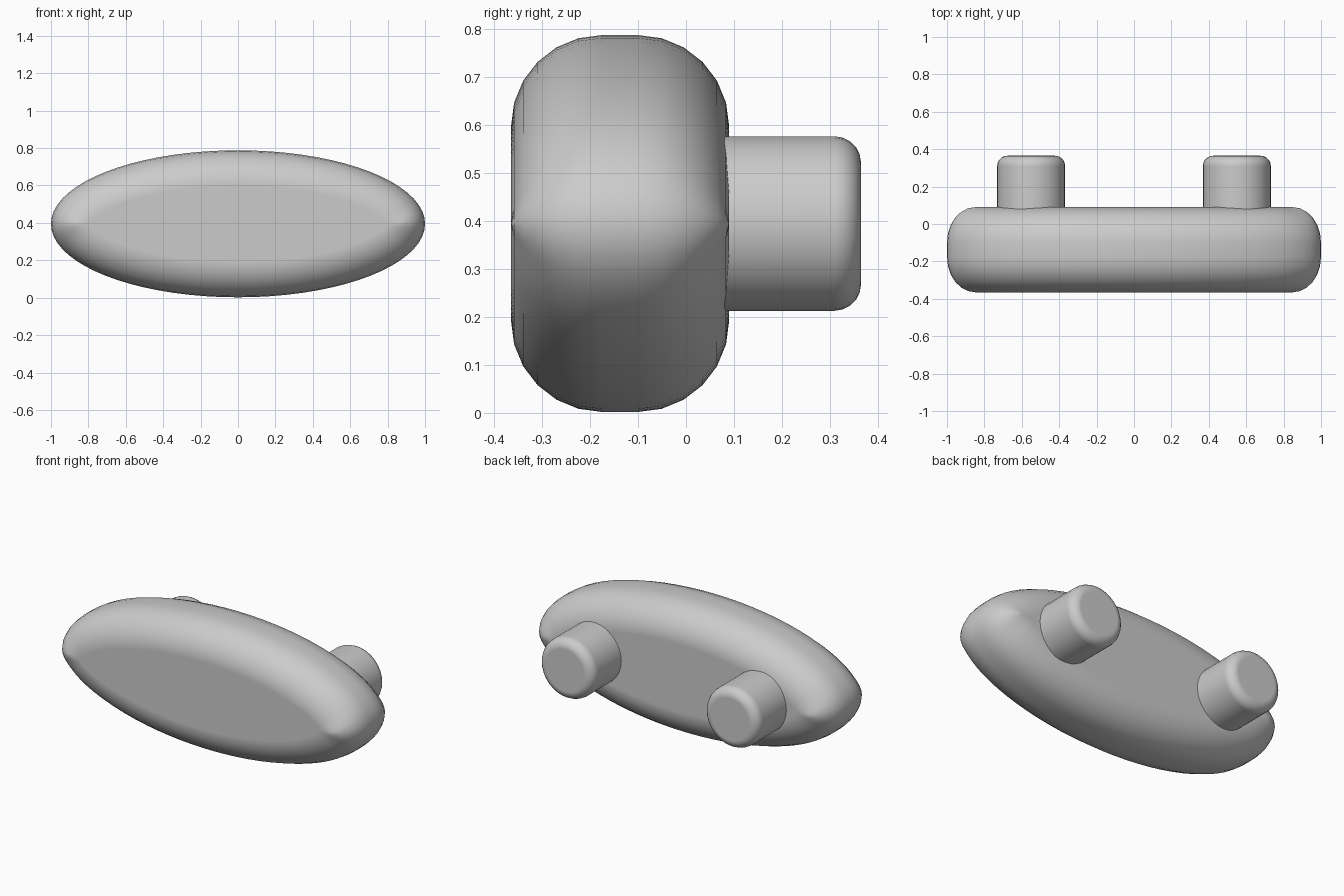
import bpy
import bmesh
from math import cos, sin, pi, sqrt, radians

cube = bpy.data.objects.get("Cube")
if cube:
    bpy.data.objects.remove(cube, do_unlink=True)

CENTER_Z = 0.395

grey = bpy.data.materials.new("plain grey")
grey.use_nodes = True
GREY = (0.6, 0.6, 0.6, 1)
grey.diffuse_color = GREY
grey.node_tree.nodes["Principled BSDF"].inputs["Base Color"].default_value = GREY


def loft(name, rings, location):
    """Join equal rings of points into a closed, smooth solid."""
    bm = bmesh.new()
    loops = [[bm.verts.new(p) for p in ring] for ring in rings]
    n = len(loops[0])
    for a, b in zip(loops, loops[1:]):
        for i in range(n):
            j = (i + 1) % n
            bm.faces.new((a[i], a[j], b[j], b[i]))
    bm.faces.new(loops[0])
    bm.faces.new(loops[-1])
    bmesh.ops.recalc_face_normals(bm, faces=bm.faces)
    mesh = bpy.data.meshes.new(name)
    bm.to_mesh(mesh)
    bm.free()
    mesh.materials.append(grey)
    obj = bpy.data.objects.new(name, mesh)
    obj.location = location
    bpy.context.collection.objects.link(obj)
    bpy.ops.object.select_all(action='DESELECT')
    obj.select_set(True)
    bpy.context.view_layer.objects.active = obj
    bpy.ops.object.shade_smooth_by_angle(angle=radians(35))
    # Keep the flat ends flat next to the rounded rims
    obj.modifiers.new("flat ends", 'WEIGHTED_NORMAL').keep_sharp = True
    return obj


def oval_ring(a, b, inset, y, sides):
    """Ellipse moved inward along its normals, stopping at the long axis."""
    ring = []
    for i in range(sides):
        t = 2 * pi * i / sides
        length = sqrt((b * cos(t)) ** 2 + (a * sin(t)) ** 2)
        d = inset * min(1, 0.98 * b * length / a / RIM)
        ring.append((cos(t) * (a - d * b / length), y, sin(t) * (b - d * a / length)))
    return ring


# Oval body with wide rounded rims front and back
RIM, FRONT, BACK, STEPS = 0.19, -0.365, 0.09, 6
arc = [(RIM * (1 - cos(k * pi / 2 / STEPS)), RIM * (1 - sin(k * pi / 2 / STEPS)))
       for k in range(STEPS + 1)]
profile = [(inset, FRONT + depth) for inset, depth in reversed(arc)]
profile += [(inset, BACK - depth) for inset, depth in arc]
loft("oval_body", [oval_ring(1.0, 0.393, inset, y, 72) for inset, y in profile],
     (0, 0, CENTER_Z))

# Two round pegs on the back with softened ends
RADIUS, END, BEVEL, SIDES = 0.182, 0.365, 0.055, 32
peg = [(RADIUS, 0.0)]
for k in range(6):
    angle = k * pi / 10
    peg.append((RADIUS - BEVEL * (1 - cos(angle)), END - BEVEL * (1 - sin(angle))))
peg_rings = [[(r * cos(2 * pi * i / SIDES), y, r * sin(2 * pi * i / SIDES))
              for i in range(SIDES)] for r, y in peg]
for name, x in (("left_peg", 0.55), ("right_peg", -0.55)):
    loft(name, peg_rings, (x, 0, CENTER_Z))
